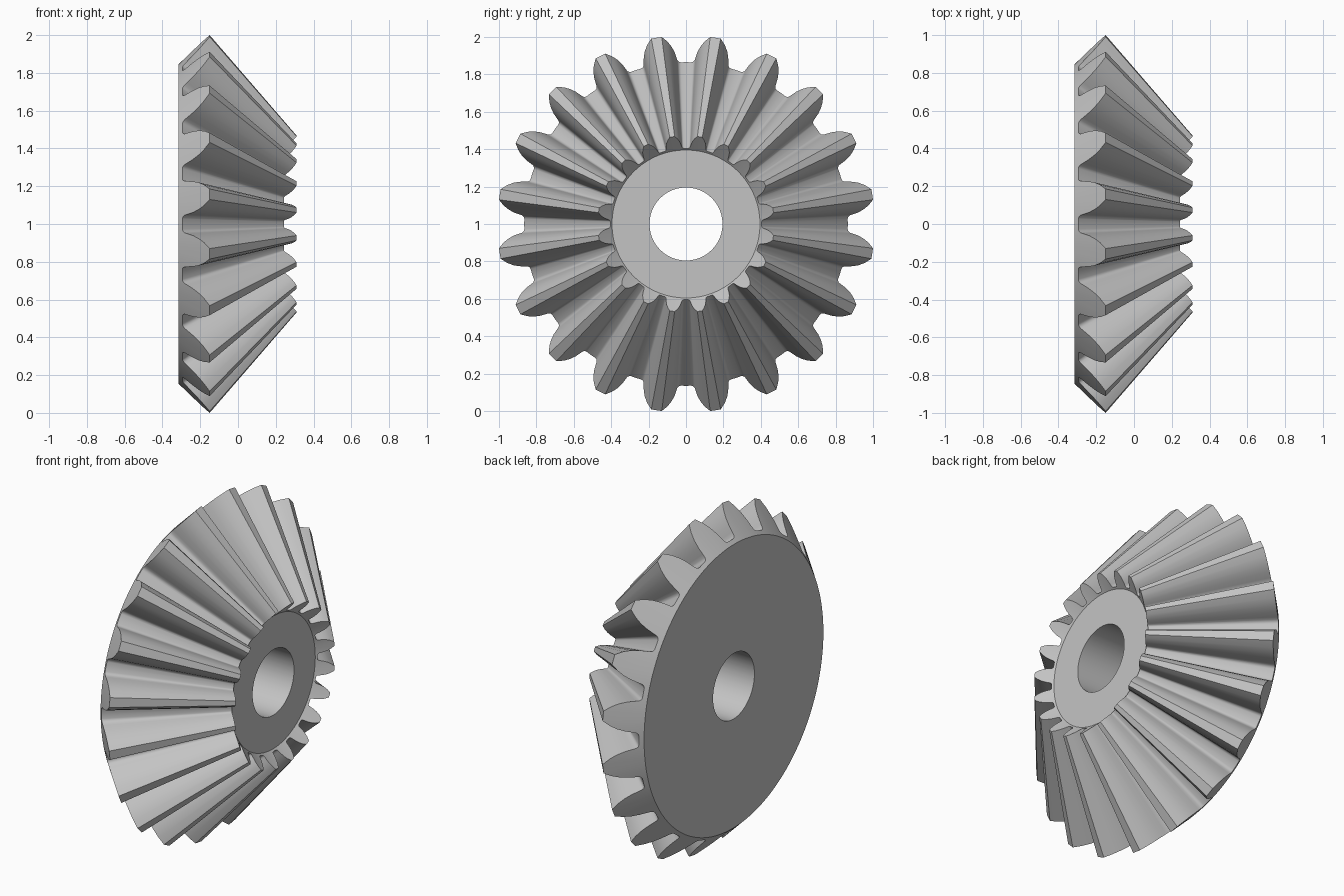
import bpy, bmesh, math
from mathutils import Vector

cube = bpy.data.objects.get("Cube")
if cube:
    bpy.data.objects.remove(cube, do_unlink=True)

TEETH = 20
PITCH = 360 / TEETH
APEX = Vector((0.715, 0, 1))      # common point of all the tooth lines
INNER = 0.468                     # size of the small end relative to the large end
BACK, RIM, TIP, TIP_X, BORE = -0.315, 0.845, 1.0085, -0.15, 0.195
FRONT = APEX.x + (BACK - APEX.x) * INNER

# Half tooth: radius and half angle in degrees, root to tip
half = [(0.865, 7.2), (0.868, 6.5), (0.876, 6.0), (0.89, 5.75),
        (0.92, 5.2), (0.95, 4.4), (0.98, 3.2), (TIP, 1.6)]
tooth = [(0.865, -PITCH / 2)] + [(r, -a) for r, a in half] + [(r, a) for r, a in reversed(half)]
outline = [(r, math.radians(a + PITCH * (k + 0.5))) for k in range(TEETH) for r, a in tooth]


def point(x, r, a):
    return Vector((x, r * math.sin(a), 1 + r * math.cos(a)))


def back_cone_x(r):
    return BACK + (r - RIM) * (TIP_X - BACK) / (TIP - RIM)


def shrink(points):
    return [APEX + (p - APEX) * INNER for p in points]


# Rings running from the back of the bore, over the teeth, to its front
back_bore = [point(BACK, BORE, a) for r, a in outline]
back_rim = [point(BACK, RIM, a) for r, a in outline]
large_end = [point(back_cone_x(r), r, a) for r, a in outline]
front_bore = [point(FRONT, BORE, a) for r, a in outline]
loops = [back_bore, back_rim, large_end, shrink(large_end), shrink(back_rim), front_bore]

bm = bmesh.new()
rings = [[bm.verts.new(p) for p in loop] for loop in loops]
count = len(outline)
for i, ring in enumerate(rings):
    following = rings[(i + 1) % len(rings)]
    for j in range(count):
        k = (j + 1) % count
        bm.faces.new((ring[j], ring[k], following[k], following[j]))
bmesh.ops.recalc_face_normals(bm, faces=bm.faces)

mesh = bpy.data.meshes.new("bevel_gear")
bm.to_mesh(mesh)
bm.free()
gear = bpy.data.objects.new("bevel_gear", mesh)
bpy.context.collection.objects.link(gear)

# Plain grey metal
grey = bpy.data.materials.new("light_grey")
grey.use_nodes = True
colour = (0.55, 0.55, 0.55, 1)
grey.diffuse_color = colour
grey.node_tree.nodes["Principled BSDF"].inputs["Base Color"].default_value = colour
mesh.materials.append(grey)

# Smooth flanks and bore, crisp tooth edges
bpy.ops.object.select_all(action="DESELECT")
gear.select_set(True)
bpy.context.view_layer.objects.active = gear
bpy.ops.object.shade_smooth_by_angle(angle=math.radians(38))
